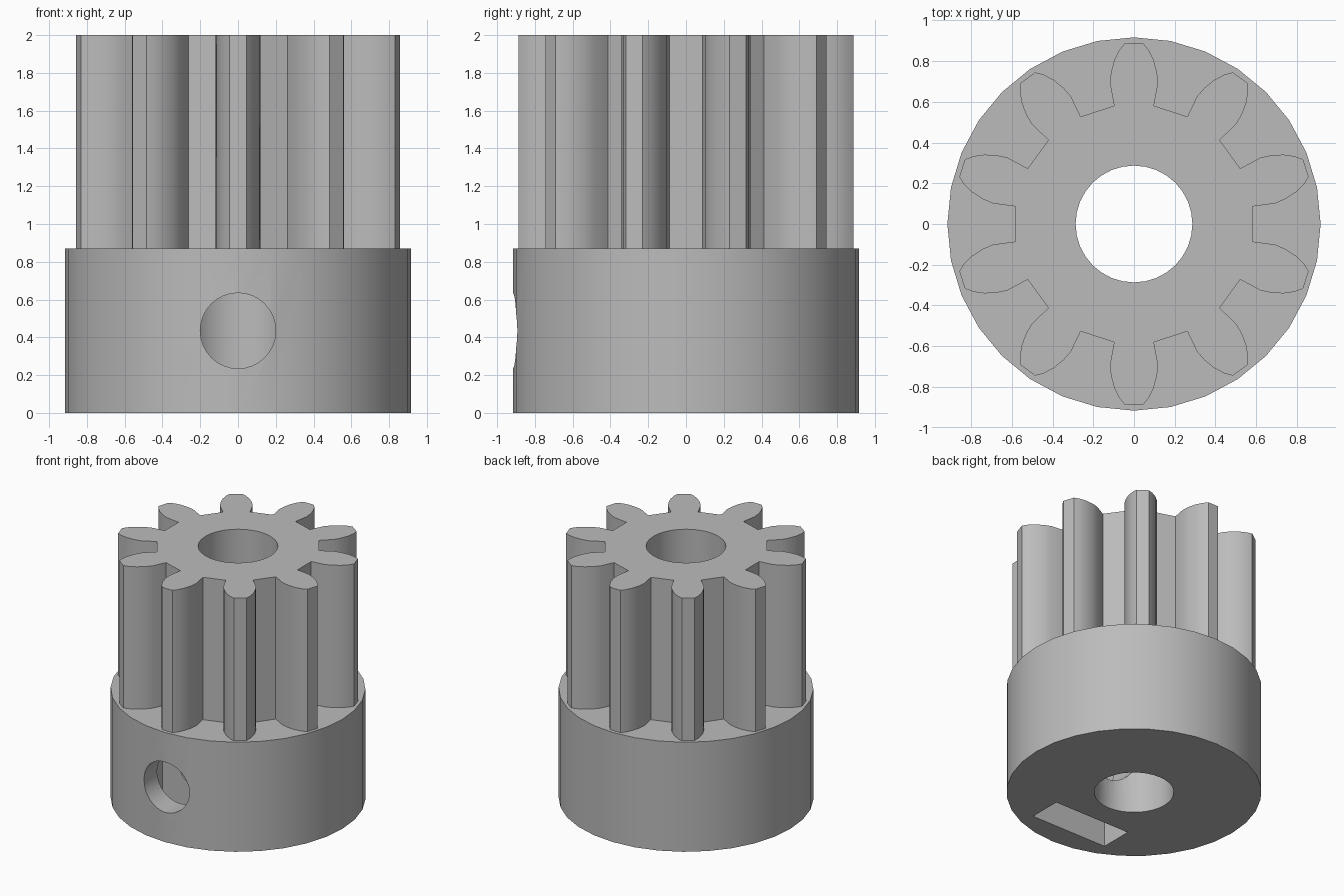
import bpy
import bmesh
import math
from mathutils import Matrix

if "Cube" in bpy.data.objects:
    bpy.data.objects.remove(bpy.data.objects["Cube"], do_unlink=True)

TEETH = 10
HUB_TOP = 0.87
SCREW_Z = 0.435

grey = bpy.data.materials.new("plain grey")
grey.use_nodes = True
colour = (0.5, 0.5, 0.5, 1)
grey.diffuse_color = colour
grey.node_tree.nodes["Principled BSDF"].inputs["Base Color"].default_value = colour


def prism(name, profile, low, high, turn=None):
    """Extrude a closed counter-clockwise profile from low to high."""
    bm = bmesh.new()
    base = bm.faces.new([bm.verts.new((x, y, low)) for x, y in profile])
    ext = bmesh.ops.extrude_face_region(bm, geom=[base], use_keep_orig=True)
    top = [v for v in ext["geom"] if isinstance(v, bmesh.types.BMVert)]
    bmesh.ops.translate(bm, verts=top, vec=(0, 0, high - low))
    bmesh.ops.recalc_face_normals(bm, faces=bm.faces)
    if turn:
        bm.transform(turn)
    mesh = bpy.data.meshes.new(name)
    bm.to_mesh(mesh)
    bm.free()
    mesh.materials.append(grey)
    obj = bpy.data.objects.new(name, mesh)
    bpy.context.collection.objects.link(obj)
    return obj


def circle(radius, sides=32, cy=0):
    return [(radius * math.cos(math.tau * i / sides),
             cy + radius * math.sin(math.tau * i / sides)) for i in range(sides)]


def combine(target, tool, operation):
    mod = target.modifiers.new(tool.name, "BOOLEAN")
    mod.object = tool
    mod.operation = operation
    mod.solver = "EXACT"
    bpy.context.view_layer.objects.active = target
    bpy.ops.object.modifier_apply(modifier=mod.name)
    bpy.data.objects.remove(tool, do_unlink=True)


# Tooth outline: half width against distance from the axis
flank = [(0.098, 0.581), (0.118, 0.69), (0.113, 0.745),
         (0.097, 0.805), (0.072, 0.855), (0.045, 0.888)]
tooth = flank + [(-x, y) for x, y in reversed(flank)]
outline = []
for i in range(TEETH):
    a = math.tau * i / TEETH
    c, s = math.cos(a), math.sin(a)
    outline += [(x * c - y * s, x * s + y * c) for x, y in tooth]

# Hub with the toothed barrel on top
pulley = prism("toothed_pulley", circle(0.917), 0, HUB_TOP)
barrel = prism("toothed_barrel", outline, HUB_TOP / 2, 2)
combine(pulley, barrel, "UNION")

# Shaft bore
combine(pulley, prism("bore", circle(0.287), -1, 3), "DIFFERENCE")

# Screw hole in the front and the nut slot open at the bottom
to_front = Matrix.Rotation(math.pi / 2, 4, "X")
half = 0.335
rise = half / math.sqrt(3)
slot = [(-half, -0.1), (half, -0.1), (half, SCREW_Z + rise),
        (0, SCREW_Z + 2 * rise), (-half, SCREW_Z + rise)]
combine(pulley, prism("nut_slot", slot, 0.47, 0.73, to_front), "DIFFERENCE")
screw = prism("screw_hole", circle(0.2, cy=SCREW_Z), 0, 1.5, to_front)
combine(pulley, screw, "DIFFERENCE")

# Smooth the curved walls, keep the edges crisp
bpy.ops.object.select_all(action="DESELECT")
pulley.select_set(True)
bpy.context.view_layer.objects.active = pulley
bpy.ops.object.shade_smooth_by_angle(angle=math.radians(30))
